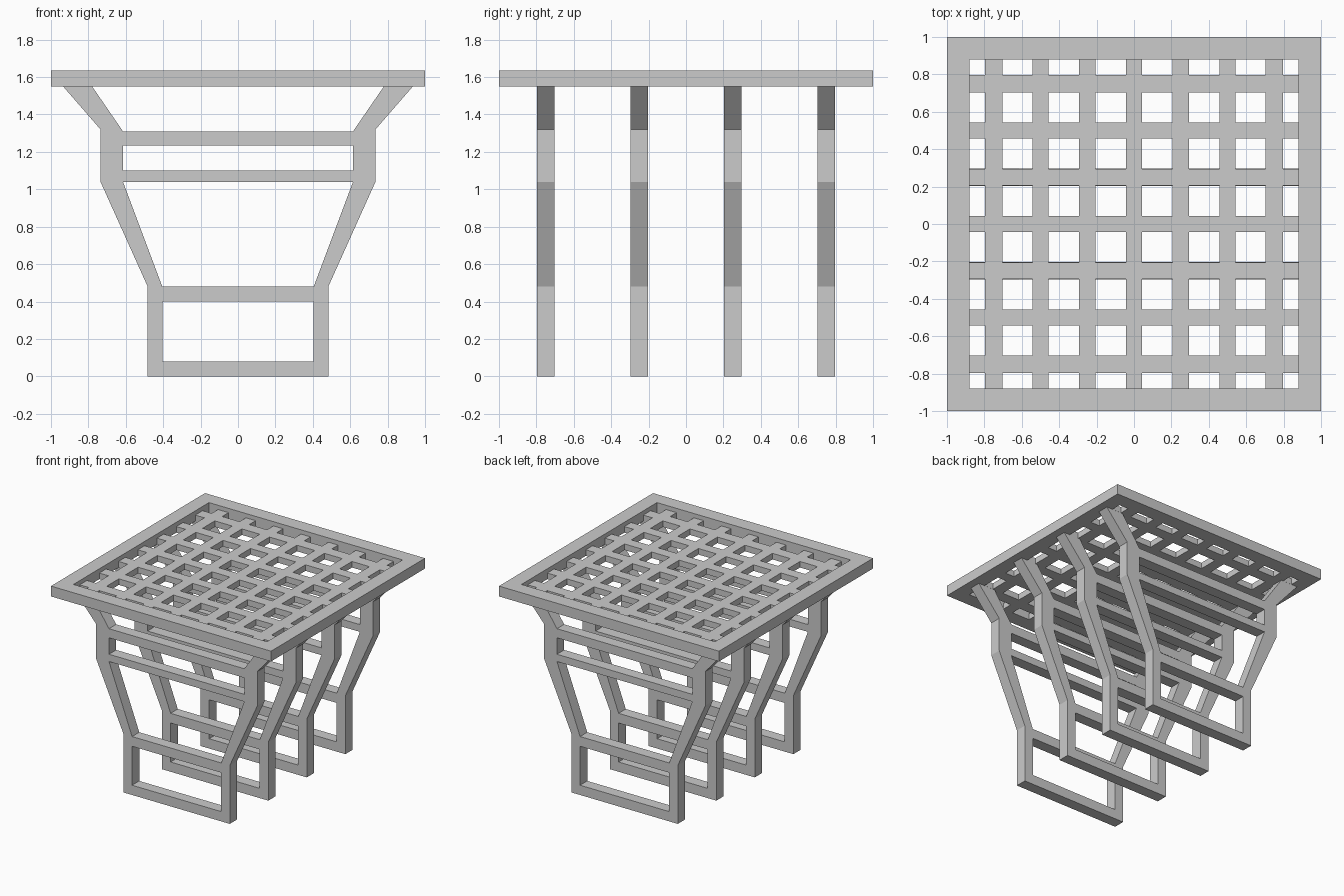
import bpy, bmesh

if "Cube" in bpy.data.objects:
    bpy.data.objects.remove(bpy.data.objects["Cube"])


def make_object(name, bm):
    bmesh.ops.remove_doubles(bm, verts=bm.verts, dist=1e-5)
    bmesh.ops.recalc_face_normals(bm, faces=bm.faces)
    mesh = bpy.data.meshes.new(name)
    bm.to_mesh(mesh)
    bm.free()
    ob = bpy.data.objects.new(name, mesh)
    bpy.context.collection.objects.link(ob)
    return ob


def slab(name, quads, offset):
    """Join flat quads into one sheet and thicken it along the offset vector."""
    bm = bmesh.new()
    for q in quads:
        bm.faces.new([bm.verts.new(p) for p in q])
    bmesh.ops.remove_doubles(bm, verts=bm.verts, dist=1e-5)
    geo = bmesh.ops.extrude_face_region(bm, geom=bm.faces[:], use_keep_orig=True)
    moved = [g for g in geo["geom"] if isinstance(g, bmesh.types.BMVert)]
    bmesh.ops.translate(bm, verts=moved, vec=offset)
    return make_object(name, bm)


# Mitred border of the top
Z0, Z1, ZL = 1.55, 1.635, 1.60
OUT, INN = 1.0, 0.88
corners = [(-1, -1), (1, -1), (1, 1), (-1, 1)]
border = []
for i in range(4):
    a, b = corners[i], corners[(i + 1) % 4]
    border.append([(a[0] * OUT, a[1] * OUT, Z0), (b[0] * OUT, b[1] * OUT, Z0),
                   (b[0] * INN, b[1] * INN, Z0), (a[0] * INN, a[1] * INN, Z0)])
slab("top_border", border, (0, 0, Z1 - Z0))

# Lattice of seven by seven slats, slightly recessed in the border
cuts = [-INN]
for i in range(7):
    c = -0.75 + 0.25 * i
    w = 0.0475 if i in (0, 6) else 0.044
    cuts += [c - w, c + w]
cuts.append(INN)
cells = []
for i in range(len(cuts) - 1):
    for j in range(len(cuts) - 1):
        if i % 2 or j % 2:
            x0, x1, y0, y1 = cuts[i], cuts[i + 1], cuts[j], cuts[j + 1]
            cells.append([(x0, y0, Z0), (x1, y0, Z0), (x1, y1, Z0), (x0, y1, Z0)])
slab("top_lattice", cells, (0, 0, ZL - Z0))

# Four support frames: bent legs plus cross rails
outer = [(0.483, 0), (0.483, 0.48), (0.735, 1.04), (0.735, 1.32), (0.935, Z0)]
inner = [(0.405, 0), (0.405, 0.48), (0.615, 1.04), (0.615, 1.31), (0.78, Z0)]
rails = [("base_rail", 0.405, 0, 0.08), ("lower_rail", 0.405, 0.40, 0.48),
         ("middle_rail", 0.615, 1.04, 1.10), ("upper_rail", 0.615, 1.235, 1.31)]
DEPTH = 0.093
for n, y in enumerate((-0.75, -0.25, 0.25, 0.75), 1):
    yf = y - DEPTH / 2
    for side, s in (("left", -1), ("right", 1)):
        quads = []
        for k in range(4):
            pts = (outer[k], outer[k + 1], inner[k + 1], inner[k])
            quads.append([(s * x, yf, z) for x, z in pts])
        slab(f"{side}_leg_{n}", quads, (0, DEPTH, 0))
    for name, x, za, zb in rails:
        slab(f"{name}_{n}", [[(-x, yf, za), (x, yf, za), (x, yf, zb), (-x, yf, zb)]],
             (0, DEPTH, 0))
